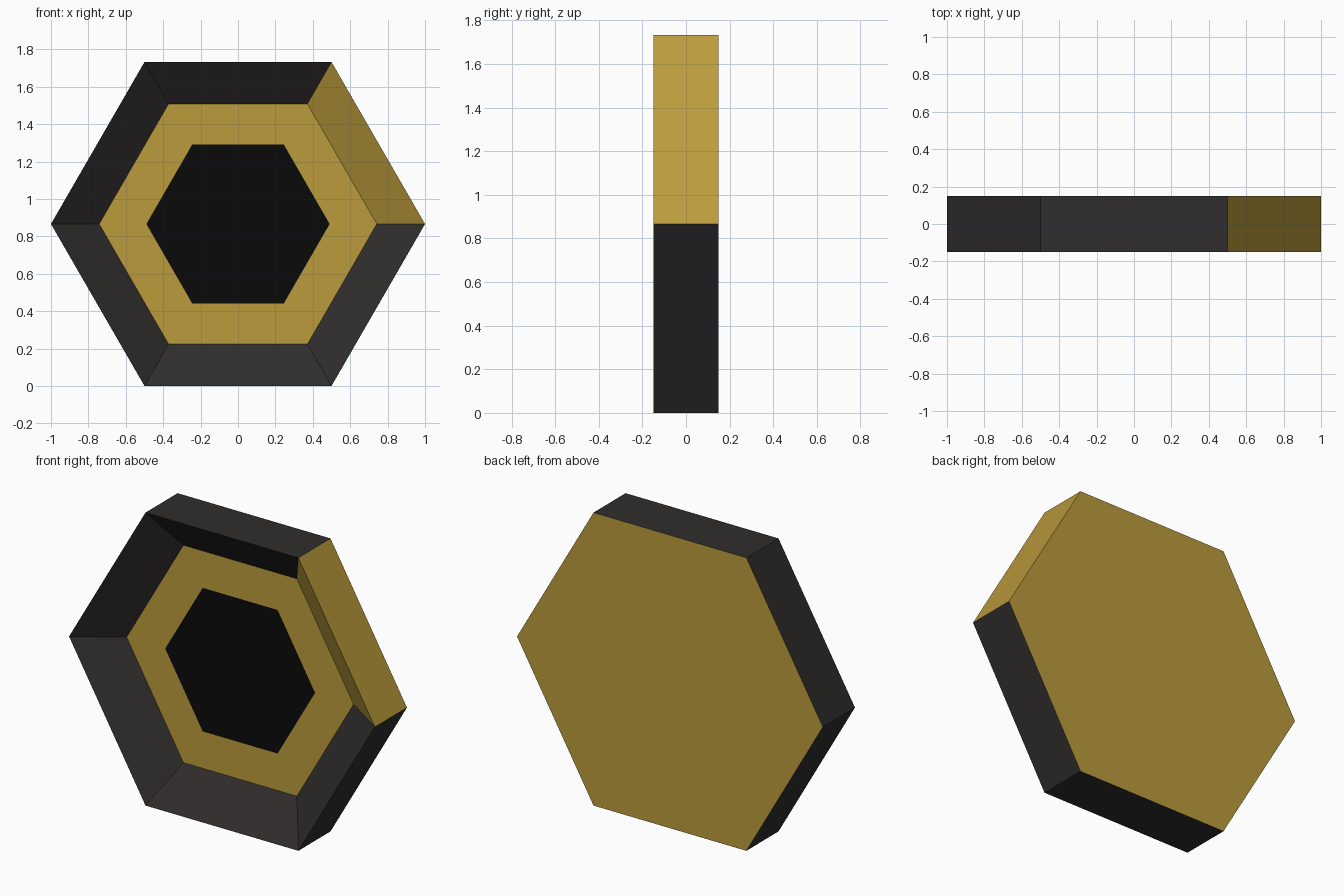
import bpy, bmesh
from math import cos, sin, pi

if "Cube" in bpy.data.objects:
    bpy.data.objects.remove(bpy.data.objects["Cube"])

CZ = 3 ** 0.5 / 2          # hexagon centre height
FRONT, BACK, FLOOR = -0.15, 0.15, 0.02


def material(name, rgb):
    m = bpy.data.materials.new(name)
    m.diffuse_color = (*rgb, 1)
    m.use_nodes = True
    m.node_tree.nodes["Principled BSDF"].inputs["Base Color"].default_value = m.diffuse_color
    return m


GOLD = material("gold", (0.50, 0.33, 0.045))
DARK = material("dark", (0.030, 0.026, 0.026))
BLACK = material("black", (0.003, 0.003, 0.003))


def hex_ring(bm, r, y):
    return [bm.verts.new((r * cos(i * pi / 3), y, CZ + r * sin(i * pi / 3))) for i in range(6)]


def bridge(bm, a, b, mat_of):
    for i in range(6):
        j = (i + 1) % 6
        bm.faces.new((a[i], a[j], b[j], b[i])).material_index = mat_of(i)


def finish(bm, name, mats):
    bmesh.ops.recalc_face_normals(bm, faces=bm.faces)
    me = bpy.data.meshes.new(name)
    bm.to_mesh(me)
    bm.free()
    for m in mats:
        me.materials.append(m)
    ob = bpy.data.objects.new(name, me)
    bpy.context.collection.objects.link(ob)


# Hexagonal dish: gold back, sides and sloped rim dark except the upper right one
bm = bmesh.new()
back = hex_ring(bm, 1.0, BACK)
lip = hex_ring(bm, 1.0, FRONT)
floor = hex_ring(bm, 0.742, FLOOR)
centre = hex_ring(bm, 0.49, FLOOR)
side = lambda i: 0 if i == 0 else 1
bm.faces.new(back)
bridge(bm, back, lip, side)
bridge(bm, lip, floor, side)
bridge(bm, floor, centre, lambda i: 0)
# Black panel in the middle of the floor
bm.faces.new(centre).material_index = 2
finish(bm, "hexagon_dish", [GOLD, DARK, BLACK])
